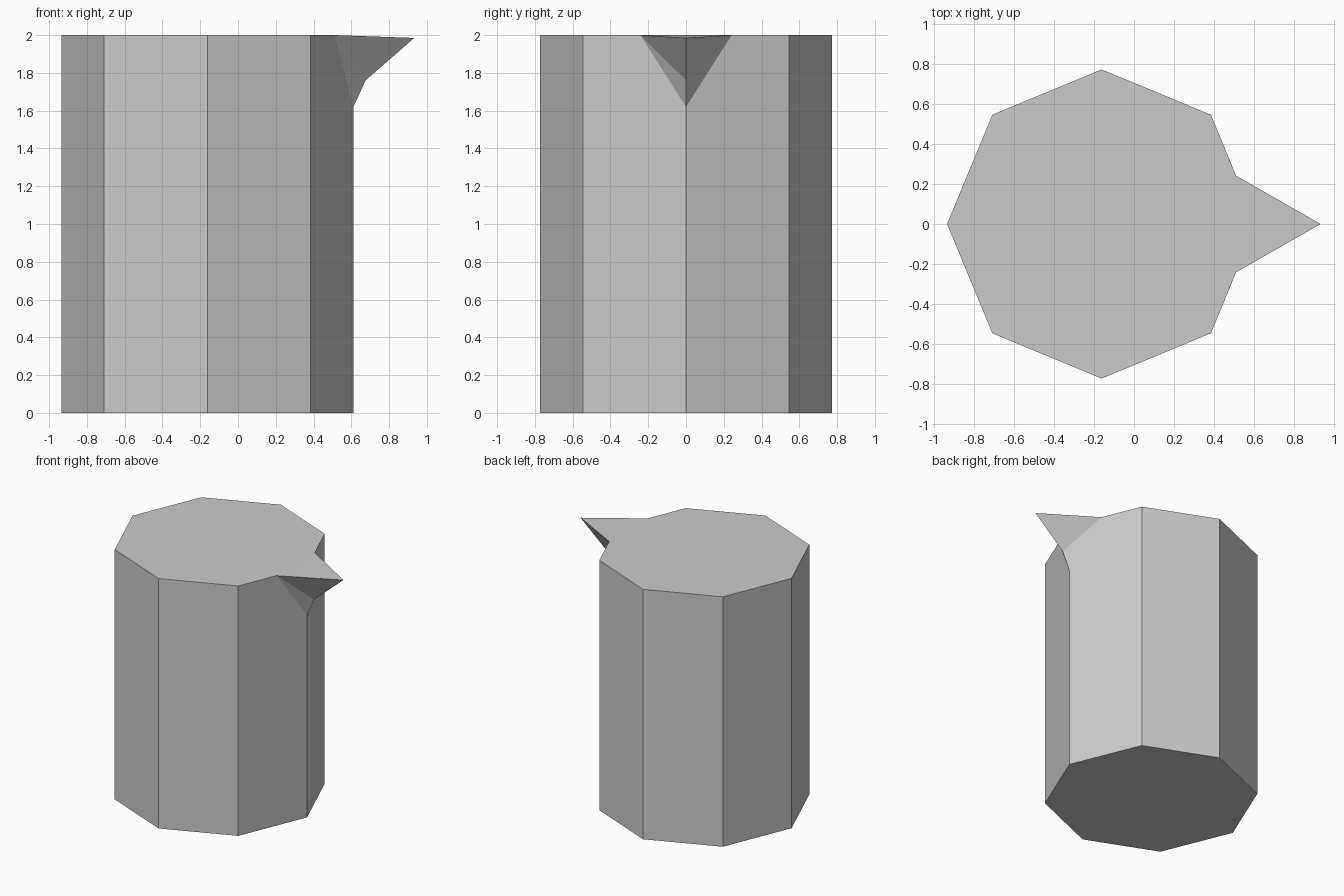
import bpy
import bmesh
from mathutils import Matrix, Vector

cube = bpy.data.objects.get("Cube")
if cube:
    bpy.data.objects.remove(cube, do_unlink=True)

HEIGHT, RADIUS, CENTRE_X = 2.0, 0.773, -0.162

grey = bpy.data.materials.new("plain grey")
grey.use_nodes = True
colour = (0.6, 0.6, 0.6, 1)
grey.diffuse_color = colour
grey.node_tree.nodes["Principled BSDF"].inputs["Base Color"].default_value = colour

# Eight-sided body with a corner pointing to +x
bm = bmesh.new()
bmesh.ops.create_cone(bm, cap_ends=True, segments=8, radius1=RADIUS, radius2=RADIUS,
                      depth=HEIGHT, matrix=Matrix.Translation((CENTRE_X, 0, HEIGHT / 2)))

# Slice off the top corner where the spout joins
rim_x, rim_y = 0.511, 0.245
root = Vector((CENTRE_X + RADIUS, 0, 1.62))
rim = Vector((rim_x, rim_y, HEIGHT))
normal = Vector((0, 1, 0)).cross(rim - root).normalized()
if normal.x < 0:
    normal.negate()
bmesh.ops.bisect_plane(bm, geom=bm.verts[:] + bm.edges[:] + bm.faces[:],
                       plane_co=root, plane_no=normal, clear_outer=True)


def nearest(point):
    return min(bm.verts, key=lambda v: (v.co - Vector(point)).length)


# Pointed spout grown from the cut
back = nearest(rim)
front = nearest((rim_x, -rim_y, HEIGHT))
low = nearest(root)
tip = bm.verts.new((0.933, 0, 1.985))
chin = bm.verts.new((0.675, 0, 1.76))
bm.faces.new((front, tip, back))
for side in (front, back):
    bm.faces.new((side, chin, tip))
    bm.faces.new((side, low, chin))
bmesh.ops.recalc_face_normals(bm, faces=bm.faces[:])

mesh = bpy.data.meshes.new("jug_body")
bm.to_mesh(mesh)
bm.free()
mesh.materials.append(grey)
jug = bpy.data.objects.new("jug_body_with_spout", mesh)
bpy.context.collection.objects.link(jug)
